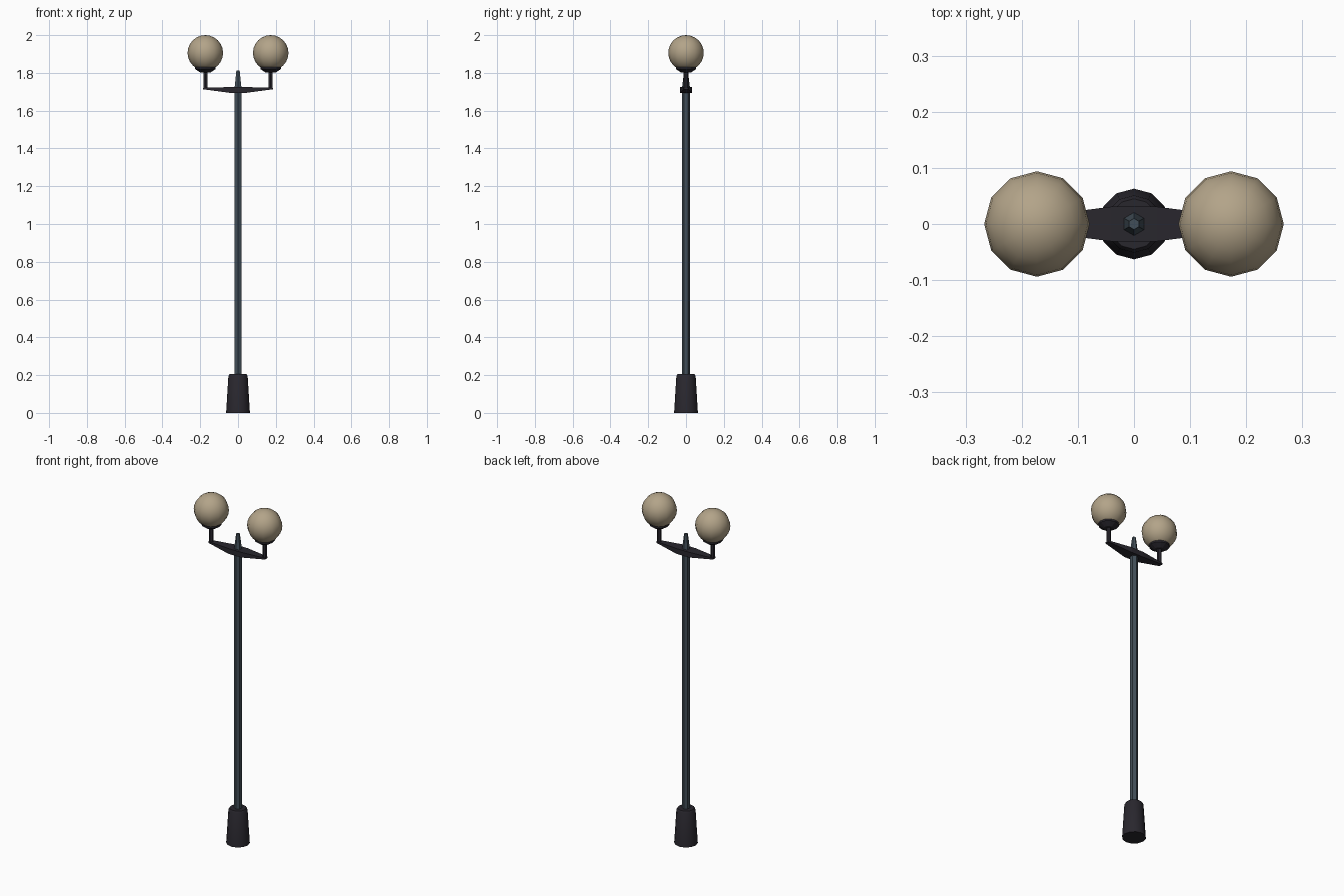
import bpy, bmesh, math

if "Cube" in bpy.data.objects:
    bpy.data.objects.remove(bpy.data.objects["Cube"])

def material(name, rgb):
    m = bpy.data.materials.new(name)
    m.diffuse_color = (*rgb, 1)
    m.use_nodes = True
    m.node_tree.nodes["Principled BSDF"].inputs["Base Color"].default_value = m.diffuse_color
    return m

DARK = material("dark_iron", (0.022, 0.02, 0.027))
STEEL = material("pole_steel", (0.055, 0.078, 0.098))
GLASS = material("warm_glass", (0.45, 0.37, 0.25))

def finish(bm, name, mat, smooth=None):
    bmesh.ops.recalc_face_normals(bm, faces=bm.faces)
    me = bpy.data.meshes.new(name)
    bm.to_mesh(me)
    bm.free()
    me.materials.append(mat)
    ob = bpy.data.objects.new(name, me)
    bpy.context.collection.objects.link(ob)
    if smooth:
        bpy.ops.object.select_all(action='DESELECT')
        ob.select_set(True)
        bpy.context.view_layer.objects.active = ob
        bpy.ops.object.shade_smooth_by_angle(angle=math.radians(smooth))
    return ob

def loft(name, rings, mat, smooth=None):
    """Skin a list of equal-length point rings and cap both ends."""
    bm = bmesh.new()
    vs = [[bm.verts.new(p) for p in ring] for ring in rings]
    n = len(vs[0])
    for a, b in zip(vs, vs[1:]):
        for i in range(n):
            j = (i + 1) % n
            bm.faces.new((a[i], a[j], b[j], b[i]))
    bm.faces.new(vs[0][::-1])
    bm.faces.new(vs[-1])
    return finish(bm, name, mat, smooth)

def turned(name, profile, sides, mat, x=0, smooth=None):
    """Round part from (radius, z) pairs, with a corner on the y axis."""
    angles = [math.pi / 2 + 2 * math.pi * i / sides for i in range(sides)]
    rings = [[(x + r * math.cos(a), r * math.sin(a), z) for a in angles]
             for r, z in profile]
    return loft(name, rings, mat, smooth)

# Tapered foot with a chamfered rim
turned("base", [(0.063, 0), (0.051, 0.195), (0.045, 0.205)], 12, DARK, smooth=40)

# Six-sided pole with a narrowing tip
turned("pole", [(0.0205, 0.19), (0.0205, 1.725), (0.01, 1.812)], 6, STEEL)

# Crossbar, thickest and widest at the pole: (x, half width, bottom, top)
sections = [(-0.184, 0.012, 1.713, 1.721), (-0.04, 0.031, 1.694, 1.725),
            (0.04, 0.031, 1.694, 1.725), (0.184, 0.012, 1.713, 1.721)]
loft("crossbar", [[(x, -w, b), (x, w, b), (x, w, t), (x, -w, t)]
                  for x, w, b, t in sections], DARK)

# Lamp on each end: stem, cup and globe
for side, x in (("left", -0.173), ("right", 0.173)):
    turned(side + "_stem", [(0.0125, 1.715), (0.0125, 1.808)], 6, DARK, x)
    turned(side + "_cup", [(0.027, 1.802), (0.054, 1.82), (0.054, 1.831)],
           12, DARK, x)
    bm = bmesh.new()
    bmesh.ops.create_uvsphere(bm, u_segments=12, v_segments=12, radius=0.094)
    bmesh.ops.translate(bm, verts=bm.verts, vec=(x, 0, 1.906))
    finish(bm, side + "_globe", GLASS, smooth=60)
